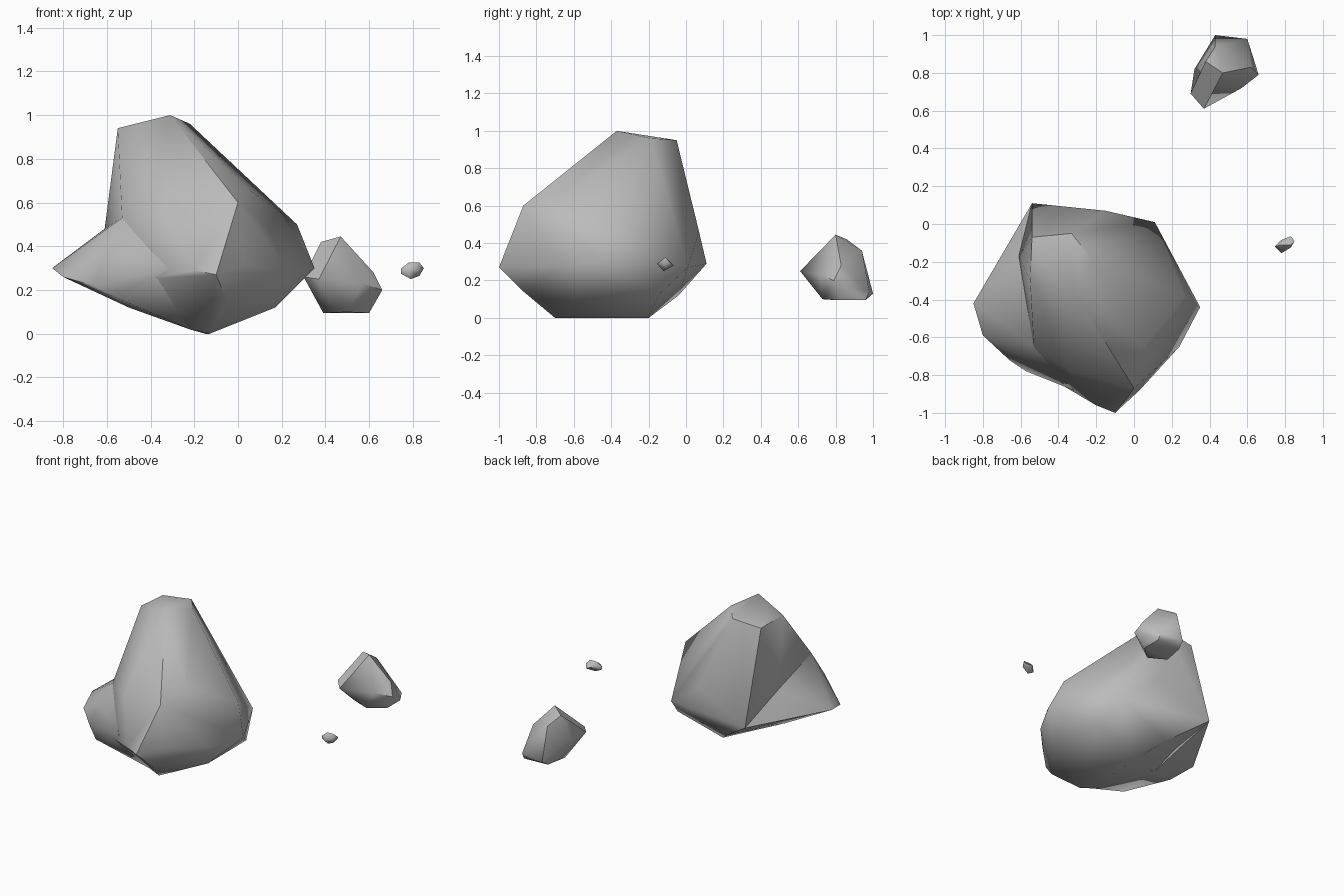
import bpy
import bmesh
from math import radians

cube = bpy.data.objects.get("Cube")
if cube:
    bpy.data.objects.remove(cube, do_unlink=True)

# One plain grey stone colour for every rock
stone = bpy.data.materials.new("stone_grey")
stone.use_nodes = True
grey = (.5, .5, .5, 1)
stone.diffuse_color = grey
for node in stone.node_tree.nodes:
    if node.type == "BSDF_PRINCIPLED":
        node.inputs["Base Color"].default_value = grey
        node.inputs["Roughness"].default_value = .9


def make_rock(name, corners):
    """Wrap a faceted hull around the corners and shade it softly."""
    bm = bmesh.new()
    for corner in corners:
        bm.verts.new(corner)
    hull = bmesh.ops.convex_hull(bm, input=bm.verts[:])
    loose = set(hull["geom_interior"]) | set(hull["geom_unused"])
    loose_verts = [v for v in loose if isinstance(v, bmesh.types.BMVert)]
    bmesh.ops.delete(bm, geom=loose_verts, context="VERTS")
    bmesh.ops.dissolve_limit(bm, angle_limit=radians(3),
                             verts=bm.verts[:], edges=bm.edges[:])
    bmesh.ops.recalc_face_normals(bm, faces=bm.faces[:])

    mesh = bpy.data.meshes.new(name)
    bm.to_mesh(mesh)
    bm.free()
    mesh.materials.append(stone)
    rock = bpy.data.objects.new(name, mesh)
    bpy.context.collection.objects.link(rock)

    bpy.ops.object.select_all(action="DESELECT")
    rock.select_set(True)
    bpy.context.view_layer.objects.active = rock
    bpy.ops.object.shade_smooth_by_angle(angle=radians(50))


# Large boulder: summit, shoulders, girdle, then underside
summit = [(-.31, -.37, 1), (-.22, -.19, .96), (-.55, -.3, .94),
          (-.33, -.05, .95), (-.54, -.07, .93)]
shoulders = [(.05, -.65, .66), (0, -.87, .6), (.27, -.38, .5),
             (-.35, -.77, .55), (-.53, -.65, .53), (-.61, -.17, .48),
             (-.15, .07, .46)]
girdle = [(-.1, -1, .27), (-.2, -.96, .29), (.03, -.88, .32),
          (.24, -.65, .28), (.35, -.44, .3), (.11, .01, .27),
          (-.54, .11, .29), (-.42, -.83, .25)]
underside = [(.17, -.15, .12), (.17, -.58, .12), (-.05, -.88, .15),
             (-.13, -.7, 0), (-.15, -.2, 0), (-.22, -.68, .02),
             (-.3, -.04, .12), (-.34, 0, .21), (-.5, -.4, .12)]
make_rock("boulder_body", summit + shoulders + girdle + underside)

# Low spur that juts from the boulder's side and blends back into it
spur_top = [(-.85, -.42, .3), (-.8, -.59, .26), (-.6, -.7, .38),
            (-.53, -.65, .53), (-.61, -.17, .48), (-.54, .11, .29),
            (-.32, -.88, .3)]
spur_base = [(-.66, -.72, .22), (-.57, -.78, .17), (-.42, -.83, .2),
             (-.5, -.4, .12), (-.34, 0, .21), (-.3, -.04, .12),
             (-.22, -.68, .02), (-.18, -.22, .01)]
make_rock("boulder_spur", spur_top + spur_base)

# Medium stone behind the boulder
medium_top = [(.47, .8, .445), (.38, .86, .42), (.43, .94, .36),
              (.55, .92, .24), (.62, .83, .28)]
medium_sides = [(.37, .61, .25), (.3, .69, .26), (.32, .82, .25),
                (.43, 1, .13), (.6, .98, .14), (.66, .79, .2),
                (.57, .72, .23)]
medium_base = [(.42, .71, .14), (.39, .8, .095), (.5, .73, .1),
               (.6, .82, .095), (.6, .96, .095), (.42, .95, .095)]
make_rock("medium_stone", medium_top + medium_sides + medium_base)

# Small pebble to the side
pebble = [(.745, -.12, .275), (.745, -.12, .297), (.78, -.155, .29),
          (.78, -.11, .325), (.83, -.11, .325), (.85, -.09, .3),
          (.83, -.065, .28), (.79, -.12, .25), (.83, -.11, .265),
          (.78, -.085, .3), (.83, -.125, .29)]
make_rock("pebble", pebble)
